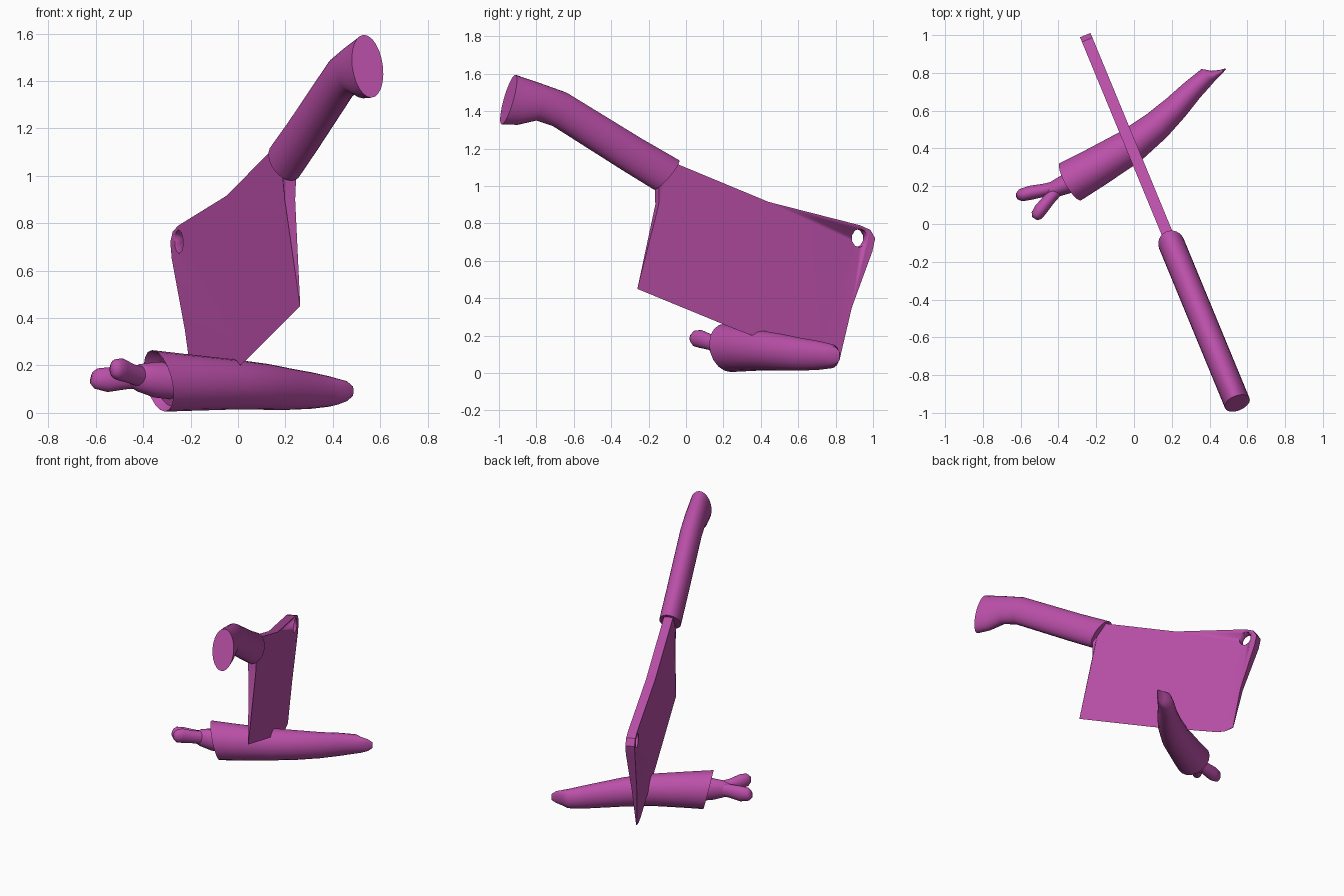
import bpy, bmesh, math
from mathutils import Vector

if "Cube" in bpy.data.objects:
    bpy.data.objects.remove(bpy.data.objects["Cube"], do_unlink=True)

plum = bpy.data.materials.new("plum")
plum.use_nodes = True
colour = (0.50, 0.08, 0.40, 1)
plum.diffuse_color = colour
plum.node_tree.nodes["Principled BSDF"].inputs["Base Color"].default_value = colour

SIDE = Vector((0.924, 0.382, 0))   # across the cleaver


def cleaver_point(y, z, t=0):
    return Vector((0.155 - 0.413 * y, y, z)) + SIDE * t


def finish(name, bm, angle):
    bmesh.ops.recalc_face_normals(bm, faces=bm.faces[:])
    mesh = bpy.data.meshes.new(name)
    bm.to_mesh(mesh)
    bm.free()
    mesh.materials.append(plum)
    obj = bpy.data.objects.new(name, mesh)
    bpy.context.collection.objects.link(obj)
    bpy.ops.object.select_all(action="DESELECT")
    obj.select_set(True)
    bpy.context.view_layer.objects.active = obj
    bpy.ops.object.shade_smooth_by_angle(angle=math.radians(angle))
    return obj


def loft(name, rings, sides=18, angle=45):
    """Skin a row of ellipses, each given as centre, up and side vectors."""
    bm = bmesh.new()
    loops = []
    for c, up, side in rings:
        turns = [2 * math.pi * i / sides for i in range(sides)]
        loops.append([bm.verts.new(c + up * math.cos(a) + side * math.sin(a)) for a in turns])
    for a, b in zip(loops, loops[1:]):
        for i in range(sides):
            j = (i + 1) % sides
            bm.faces.new((a[i], a[j], b[j], b[i]))
    bm.faces.new(loops[0])
    bm.faces.new(loops[-1])
    return finish(name, bm, angle)


def limb(name, rows, tilt=0, socket=0, **kw):
    """Loft along a path of (x, y, z, half width, half height)."""
    pts = [Vector(r[:3]) for r in rows]
    rings = []
    for i, r in enumerate(rows):
        along = (pts[min(i + 1, len(pts) - 1)] - pts[max(i - 1, 0)]).normalized()
        side = along.cross(Vector((0, 0, 1))).normalized()
        up = side.cross(along)
        if i == 0:
            up = up - along * tilt
            if socket:   # sunken cut end
                rings.append((pts[0] + along * socket, up * r[4] * 0.8, side * r[3] * 0.8))
        rings.append((pts[i], up * r[4], side * r[3]))
    return loft(name, rings, **kw)


# Blade: wedge, thick at the spine and sharp along the lower edge
outline = [(-0.26, 0.45), (0.27, 0.232), (0.70, 0.07), (0.76, 0.057), (0.82, 0.07),
           (0.88, 0.35), (0.985, 0.65), (1.0, 0.72), (0.975, 0.765), (0.92, 0.79),
           (0.43, 0.915), (-0.10, 1.135), (-0.155, 1.03), (-0.155, 0.90)]


def thickness(y, z):
    return 0.03 * min(1, max(0.01, (z - 0.343 + 0.39 * y) / 0.62))


bm = bmesh.new()
left = [bm.verts.new(cleaver_point(y, z, thickness(y, z))) for y, z in outline]
right = [bm.verts.new(cleaver_point(y, z, -thickness(y, z))) for y, z in outline]
bm.faces.new(left)
bm.faces.new(right[::-1])
for i in range(len(outline)):
    j = (i + 1) % len(outline)
    bm.faces.new((left[i], left[j], right[j], right[i]))
bmesh.ops.triangulate(bm, faces=bm.faces[:])
blade = finish("blade", bm, 25)

# Hanging hole near the toe
centre = cleaver_point(0.917, 0.722)
along = Vector((-0.382, 0.924, 0))
cutter = loft("hole_cutter", [(centre + SIDE * t, Vector((0, 0, 0.05)), along * 0.045)
                              for t in (-0.2, 0.2)], sides=10)
cutter.hide_render = True
cut = blade.modifiers.new("hole", "BOOLEAN")
cut.operation = "DIFFERENCE"
cut.solver = "EXACT"
cut.object = cutter
bpy.context.view_layer.objects.active = blade
bpy.ops.object.modifier_apply(modifier=cut.name)
bpy.data.objects.remove(cutter, do_unlink=True)

# Handle: oval grip given by its top and bottom lines
grip = [((-0.04, 1.14), (-0.17, 0.98)), ((-0.24, 1.255), (-0.34, 1.085)),
        ((-0.64, 1.50), (-0.71, 1.32)), ((-0.78, 1.55), (-0.80, 1.35)),
        ((-0.86, 1.577), (-0.90, 1.327)), ((-0.912, 1.595), (-0.985, 1.33))]
rings = []
for top, bottom in grip:
    a, b = cleaver_point(*top), cleaver_point(*bottom)
    rings.append(((a + b) / 2, (a - b) / 2, SIDE * 0.07))
loft("handle", rings, sides=24)

# Flesh: tapering body with a sunken slanted cut and a thin tip
limb("flesh", [(-0.335, 0.225, 0.135, 0.115, 0.128), (-0.22, 0.29, 0.128, 0.108, 0.12),
               (-0.02, 0.41, 0.12, 0.096, 0.106), (0.12, 0.52, 0.11, 0.082, 0.097),
               (0.22, 0.615, 0.10, 0.07, 0.087), (0.31, 0.71, 0.094, 0.058, 0.077),
               (0.385, 0.78, 0.09, 0.05, 0.064), (0.42, 0.785, 0.09, 0.028, 0.055),
               (0.46, 0.805, 0.092, 0.012, 0.042), (0.485, 0.822, 0.092, 0.003, 0.02)],
     tilt=0.3, socket=0.035, angle=60)

# Bone: short shaft that forks into two rounded knobs
limb("bone_shaft", [(-0.26, 0.26, 0.135, 0.07, 0.08), (-0.35, 0.215, 0.14, 0.055, 0.075),
                    (-0.42, 0.185, 0.148, 0.045, 0.058), (-0.46, 0.165, 0.15, 0.025, 0.035)],
     angle=60)
limb("bone_knob_outer", [(-0.39, 0.20, 0.145, 0.035, 0.045), (-0.47, 0.18, 0.145, 0.035, 0.045),
                         (-0.55, 0.165, 0.14, 0.038, 0.052), (-0.60, 0.152, 0.145, 0.033, 0.043),
                         (-0.618, 0.148, 0.15, 0.018, 0.025)], angle=60)
limb("bone_knob_inner", [(-0.40, 0.19, 0.15, 0.035, 0.045), (-0.45, 0.13, 0.165, 0.033, 0.042),
                         (-0.495, 0.075, 0.183, 0.036, 0.048), (-0.515, 0.045, 0.185, 0.032, 0.042),
                         (-0.525, 0.028, 0.185, 0.017, 0.022)], angle=60)
